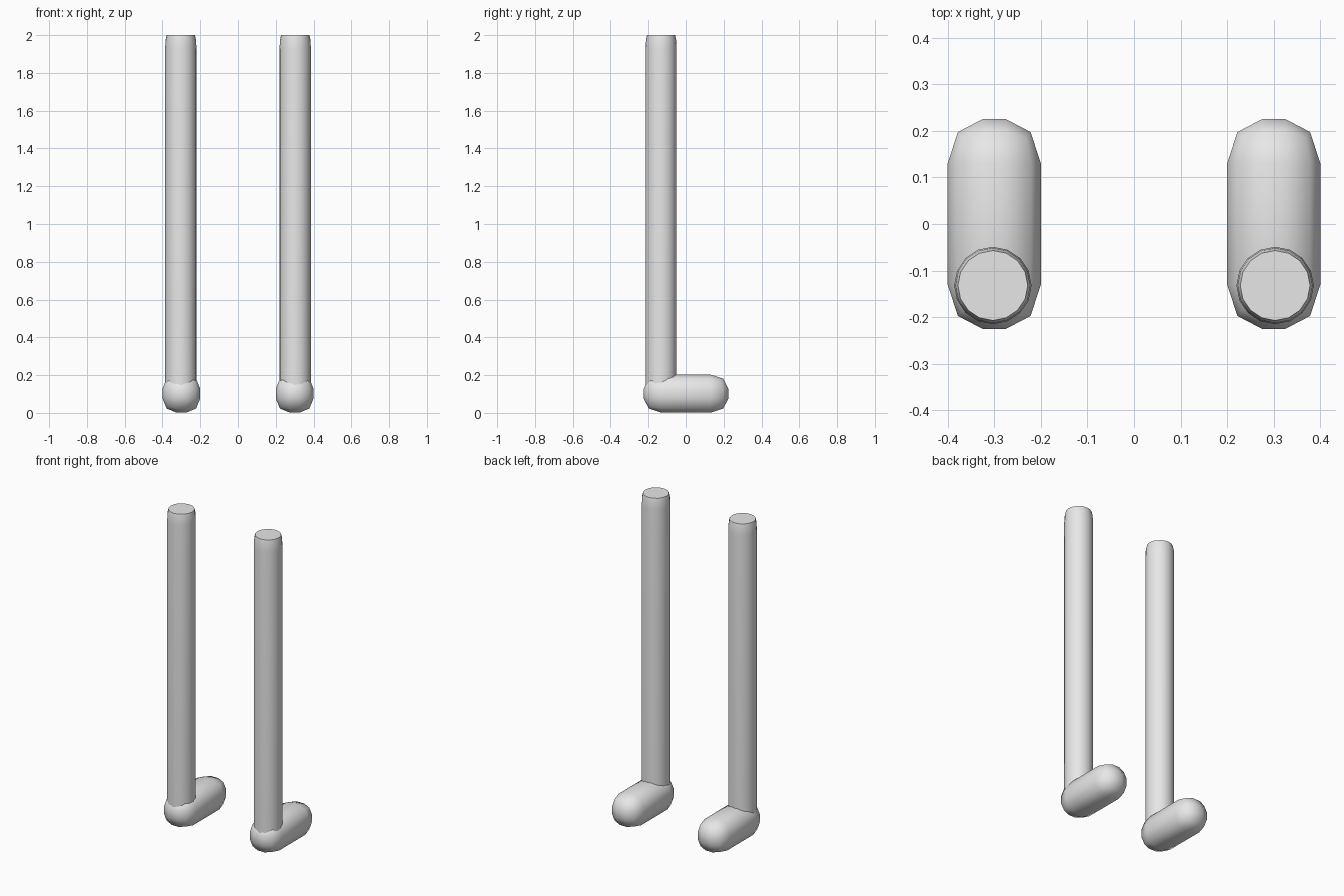
import bpy
import bmesh
import math
from mathutils import Matrix

cube = bpy.data.objects.get("Cube")
if cube:
    bpy.data.objects.remove(cube, do_unlink=True)

# Single plain grey
grey = bpy.data.materials.new("light grey")
grey.use_nodes = True
grey.diffuse_color = (0.8, 0.8, 0.8, 1)
grey.node_tree.nodes["Principled BSDF"].inputs["Base Color"].default_value = (0.8, 0.8, 0.8, 1)


def finish(name, bm, location, angle):
    """Turn a bmesh into a smooth-shaded object."""
    bmesh.ops.recalc_face_normals(bm, faces=bm.faces)
    mesh = bpy.data.meshes.new(name)
    bm.to_mesh(mesh)
    bm.free()
    mesh.materials.append(grey)
    obj = bpy.data.objects.new(name, mesh)
    obj.location = location
    bpy.context.collection.objects.link(obj)
    bpy.ops.object.select_all(action='DESELECT')
    obj.select_set(True)
    bpy.context.view_layer.objects.active = obj
    bpy.ops.object.shade_smooth_by_angle(angle=math.radians(angle))


def add_foot(name, x):
    """Box with heavily rounded edges, stretched front to back."""
    bm = bmesh.new()
    bmesh.ops.create_cube(bm, size=1)
    bmesh.ops.scale(bm, vec=(0.2, 0.356, 0.2), verts=bm.verts)
    bmesh.ops.bevel(bm, geom=bm.edges[:], offset=0.075, offset_type='OFFSET',
                    segments=2, profile=0.5, affect='EDGES')
    bmesh.ops.scale(bm, vec=(1, 1.265, 1.01), verts=bm.verts)
    finish(name, bm, (x, 0, 0.102), 48)


def add_leg(name, x):
    """Straight post with a softened, flat-topped upper rim."""
    sides = 16
    profile = [(0.083, 0.10), (0.083, 1.93), (0.0805, 1.975), (0.075, 2.0)]
    bm = bmesh.new()
    rings = []
    for r, z in profile:
        ring = bmesh.ops.create_circle(bm, segments=sides, radius=r,
                                       matrix=Matrix.Translation((0, 0, z)))
        rings.append(ring["verts"])
    for low, high in zip(rings, rings[1:]):
        for i in range(sides):
            j = (i + 1) % sides
            bm.faces.new((low[i], low[j], high[j], high[i]))
    bm.faces.new(rings[0])
    bm.faces.new(rings[-1])
    finish(name, bm, (x, -0.132, 0), 40)


for side, x in (("left", 0.3), ("right", -0.3)):
    add_foot(side + "_foot", x)
    add_leg(side + "_leg", x * 1.01)
